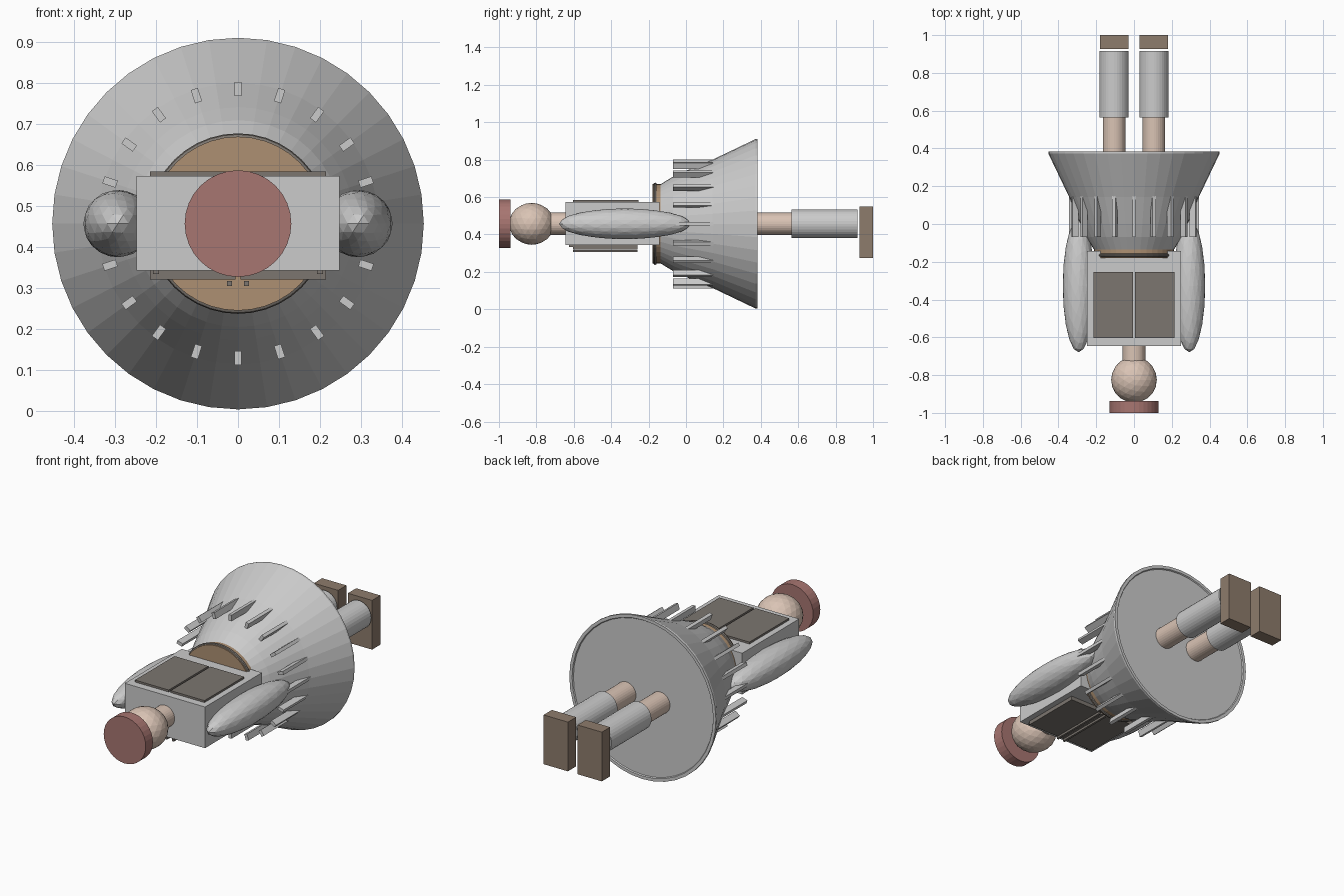
import bpy, math
from mathutils import Matrix, Vector

if "Cube" in bpy.data.objects:
    bpy.data.objects.remove(bpy.data.objects["Cube"])

ZC = 0.457  # height of the long axis


def material(name, rgb):
    m = bpy.data.materials.new(name)
    m.diffuse_color = (*rgb, 1)
    m.use_nodes = True
    m.node_tree.nodes["Principled BSDF"].inputs["Base Color"].default_value = m.diffuse_color
    return m


RED = material("dull_red", (0.39, 0.18, 0.165))
SKIN = material("tan", (0.70, 0.55, 0.46))
DARK = material("dark_panel", (0.20, 0.18, 0.16))
BROWN = material("brown", (0.42, 0.28, 0.17))
SHOE = material("dark_brown", (0.27, 0.20, 0.15))


def finish(name, mat=None):
    ob = bpy.context.object
    ob.name = name
    if mat:
        ob.data.materials.append(mat)
    return ob


def rod(name, r, y0, y1, x=0, mat=None, sides=32, z=ZC):
    bpy.ops.mesh.primitive_cylinder_add(vertices=sides, radius=r, depth=y1 - y0,
        location=(x, (y0 + y1) / 2, z), rotation=(math.pi / 2, 0, 0))
    return finish(name, mat)


def box(name, lo, hi, mat=None):
    lo, hi = Vector(lo), Vector(hi)
    bpy.ops.mesh.primitive_cube_add(size=1)
    ob = finish(name, mat)
    ob.data.transform(Matrix.Translation((lo + hi) / 2) @ Matrix.Diagonal((*(hi - lo), 1)))
    return ob


def ball(name, center, radii, mat=None):
    bpy.ops.mesh.primitive_ico_sphere_add(subdivisions=3, radius=1, location=center)
    ob = finish(name, mat)
    ob.data.transform(Matrix.Diagonal((*radii, 1)))
    return ob


def lathe(name, profile, sides, mat=None):
    # profile of (y, radius) points, spun about the long axis, open ends closed
    verts, faces = [], []
    for y, r in profile:
        for i in range(sides):
            a = 2 * math.pi * i / sides
            verts.append((r * math.sin(a), y, ZC + r * math.cos(a)))
    for k in range(len(profile) - 1):
        for i in range(sides):
            j = (i + 1) % sides
            faces.append((k * sides + i, k * sides + j, (k + 1) * sides + j, (k + 1) * sides + i))
    faces.append(tuple(reversed(range(sides))))
    faces.append(tuple(range(len(verts) - sides, len(verts))))
    me = bpy.data.meshes.new(name)
    me.from_pydata(verts, [], faces)
    ob = bpy.data.objects.new(name, me)
    bpy.context.collection.objects.link(ob)
    if mat:
        me.materials.append(mat)
    return ob


# head, hat and neck
rod("hat", 0.13, -1.0, -0.937, mat=RED)
ball("head", (0, -0.825, ZC), (0.121, 0.121, 0.112), SKIN)
rod("neck", 0.06, -0.74, -0.63, mat=SKIN)

# torso with paired panels above and below
box("torso", (-0.248, -0.645, 0.343), (0.248, -0.142, 0.573))
for s, side in ((-1, "left"), (1, "right")):
    x0, x1 = sorted((s * 0.006, s * 0.215))
    box("top_panel_" + side, (x0, -0.603, 0.565), (x1, -0.253, 0.584), DARK)
    box("bottom_panel_" + side, (x0, -0.605, 0.321), (x1, -0.258, 0.35), DARK)
    box("panel_handle_" + side, (s * 0.021 - 0.006, -0.605, 0.305),
        (s * 0.021 + 0.006, -0.258, 0.317), DARK)
    box("panel_hinge_" + side, (s * 0.2 - 0.007, -0.625, 0.334),
        (s * 0.2 + 0.007, -0.6, 0.348), DARK)
    # arms
    ball("arm_" + side, (s * 0.293, -0.327, ZC), (0.084, 0.352, 0.082))
    # legs and feet
    rod("upper_leg_" + side, 0.06, 0.36, 0.58, s * 0.105, SKIN)
    rod("lower_leg_" + side, 0.077, 0.565, 0.917, s * 0.105)
    fx0, fx1 = sorted((s * 0.03, s * 0.18))
    box("foot_" + side, (fx0, 0.927, 0.275), (fx1, 1.0, 0.55), SHOE)

# waistband
rod("waistband", 0.212, -0.18, -0.13, mat=BROWN, sides=40)
bpy.ops.mesh.primitive_torus_add(major_radius=0.211, minor_radius=0.009, major_segments=40,
    minor_segments=8, location=(0, -0.165, ZC), rotation=(math.pi / 2, 0, 0))
finish("waist_ring", DARK)

# skirt with a thin rim and a slightly recessed closing disc
lathe("skirt", [(-0.142, 0.208), (-0.07, 0.252), (0.0, 0.284), (0.142, 0.343),
                (0.372, 0.453), (0.383, 0.453), (0.383, 0.436), (0.377, 0.432)], 40)

# ring of twenty slats sunk into the skirt
for i in range(20):
    ob = box("skirt_slat", (-0.009, -0.07, 0.311), (0.009, 0.15, 0.345))
    ob.matrix_world = Matrix.Translation((0, 0, ZC)) @ Matrix.Rotation(i * math.pi / 10, 4, 'Y')
